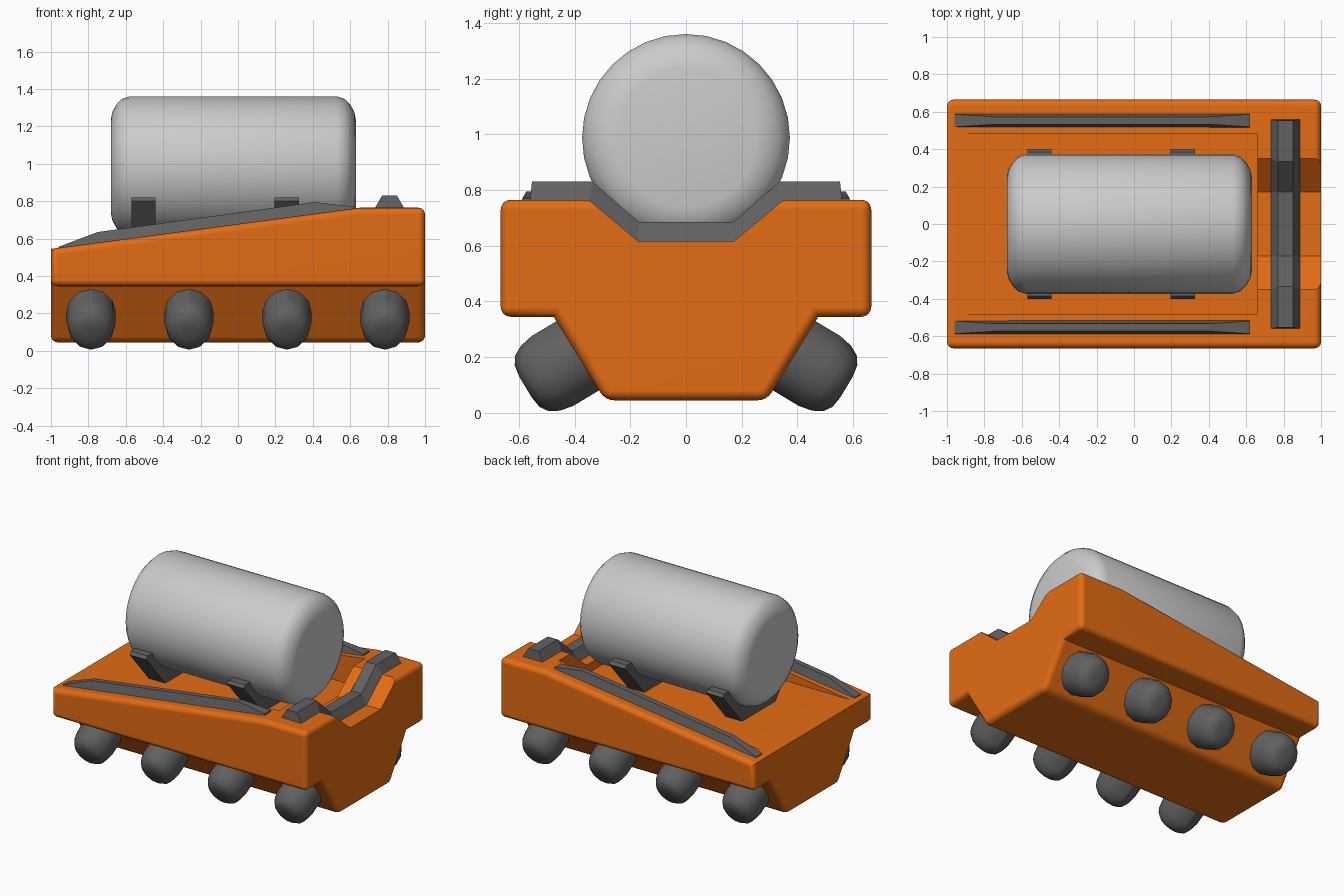
import bpy, bmesh
from math import sin, cos, pi, radians
from mathutils import Vector

if "Cube" in bpy.data.objects:
    bpy.data.objects.remove(bpy.data.objects["Cube"])


def material(name, rgb):
    m = bpy.data.materials.new(name)
    m.diffuse_color = (*rgb, 1)
    m.use_nodes = True
    m.node_tree.nodes["Principled BSDF"].inputs["Base Color"].default_value = m.diffuse_color
    return m


ORANGE = material("orange_paint", (0.77, 0.15, 0.007))
DARK = material("dark_rubber", (0.12, 0.12, 0.12))


def loft(rings):
    """Skin a list of equal closed point rings and cap both ends."""
    bm = bmesh.new()
    loops = [[bm.verts.new(p) for p in r] for r in rings]
    n = len(loops[0])
    for a, b in zip(loops, loops[1:]):
        for i in range(n):
            j = (i + 1) % n
            bm.faces.new((a[i], a[j], b[j], b[i]))
    bm.faces.new(loops[0][::-1])
    bm.faces.new(loops[-1])
    bmesh.ops.recalc_face_normals(bm, faces=bm.faces)
    return bm


def finish(bm, name, mat=None, smooth=None):
    me = bpy.data.meshes.new(name)
    bm.to_mesh(me)
    bm.free()
    ob = bpy.data.objects.new(name, me)
    bpy.context.collection.objects.link(ob)
    if mat:
        me.materials.append(mat)
    if smooth:
        smooth_shade(ob, smooth)
    return ob


def activate(ob):
    bpy.ops.object.select_all(action='DESELECT')
    ob.select_set(True)
    bpy.context.view_layer.objects.active = ob


def smooth_shade(ob, angle):
    activate(ob)
    bpy.ops.object.shade_smooth_by_angle(angle=radians(angle))


def mirrored(half):
    """Close a right-hand (y, z) outline with its left-hand mirror."""
    return half + [(-y, z) for y, z in reversed(half)]


def prism(outline, x0, x1):
    return loft([[(x, y, z) for y, z in outline] for x in (x0, x1)])


def carve(ob, bm, name):
    cutter = finish(bm, name)
    cutter.hide_render = True
    mod = ob.modifiers.new(name, 'BOOLEAN')
    mod.operation, mod.object, mod.solver = 'DIFFERENCE', cutter, 'EXACT'
    activate(ob)
    bpy.ops.object.modifier_apply(modifier=name)
    bpy.data.objects.remove(cutter)


def slope(x):
    return 0.545 + (min(x, 0.65) + 1) * 0.22 / 1.65


# Hull: stepped cross-section with a deck sloping down to the left
rings = []
for x in (-1, 0.65, 1):
    half = [(0.29, 0.045), (0.475, 0.345), (0.665, 0.345), (0.665, slope(x))]
    rings.append([(x, y, z) for y, z in mirrored(half)])
bm = loft(rings)
edges = []
for e in bm.edges:
    low_lip = all(v.co.x < -0.99 and v.co.z > 0.5 for v in e.verts)
    if e.calc_face_angle_signed() > radians(15) and not low_lip:
        edges.append(e)
bmesh.ops.bevel(bm, geom=edges, offset=0.035, offset_type='OFFSET',
                segments=4, profile=0.5, affect='EDGES', clamp_overlap=True)
hull = finish(bm, "hull", ORANGE)

# Flat cargo bed and the notch through the raised end
carve(hull, prism(mirrored([(0.48, 0.552), (0.48, 1.1)]), -0.97, 0.66), "bed_cutter")
notch = mirrored([(0.17, 0.615), (0.35, 0.765), (0.35, 1.1)])
carve(hull, prism(notch, 0.6, 1.1), "notch_cutter")
smooth_shade(hull, 35)
hull.modifiers.new("even_shading", 'WEIGHTED_NORMAL').keep_sharp = True

# Side rails on the sloping edges
for side, label in ((-1, "front"), (1, "back")):
    rings = []
    for x, top, w in ((-0.96, 0.556, 0.034), (-0.75, 0.635, 0.02),
                      (0.41, 0.795, 0.02), (0.62, 0.771, 0.034)):
        z, y = slope(x) - 0.005, side * 0.553
        rings.append([(x, y - 0.037, z), (x, y + 0.037, z),
                      (x, y + w, top), (x, y - w, top)])
    finish(loft(rings), label + "_rail", DARK)

# Cross bar that follows the notch
rings = []
for y0, z0, y1, z1 in ((-.56, .76, -.553, .83), (-.35, .76, -.335, .83),
                       (-.17, .61, -.17, .685), (.17, .61, .17, .685),
                       (.35, .76, .335, .83), (.56, .76, .553, .83)):
    rings.append([(0.73, y0, z0), (0.89, y0, z0), (0.85, y1, z1), (0.77, y1, z1)])
finish(loft(rings), "cross_bar", DARK)

# Wheels: domed barrels standing square to the slanted lower sides
PROFILE = ((-0.17, 1), (0, 1), (0.05, 0.93), (0.085, 0.8), (0.105, 0.6), (0.112, 0.3))
for side, label in ((-1, "front"), (1, "back")):
    axis = Vector((0, side * 0.857, -0.514))
    up = Vector((0, side * 0.514, 0.857))
    for k, x in enumerate((-0.785, -0.262, 0.262, 0.785)):
        centre = Vector((x, side * 0.48, 0.15))
        rings = []
        for s, r in PROFILE:
            rings.append([centre + axis * s
                          + Vector((1, 0, 0)) * (0.131 * r * cos(2 * pi * i / 12))
                          + up * (0.146 * r * sin(2 * pi * i / 12))
                          for i in range(12)])
        finish(loft(rings), f"{label}_wheel_{k + 1}", DARK, 32)

# Tank: lying cylinder with rounded rims
rings = []
for x, r in ((-0.68, 0.25), (-0.672, 0.29), (-0.65, 0.33), (-0.62, 0.36), (-0.58, 0.373),
             (0.53, 0.373), (0.57, 0.36), (0.60, 0.33), (0.622, 0.29), (0.63, 0.25)):
    rings.append([(x, r * cos(2 * pi * i / 32), 0.987 + r * sin(2 * pi * i / 32))
                  for i in range(32)])
finish(loft(rings), "tank", None, 45)

# Saddles carrying the tank
saddle = mirrored([(0.18, 0.545), (0.40, 0.80), (0.385, 0.82)])
for label, x in (("left", -0.57), ("right", 0.195)):
    finish(prism(saddle, x, x + 0.13), label + "_saddle", DARK)
